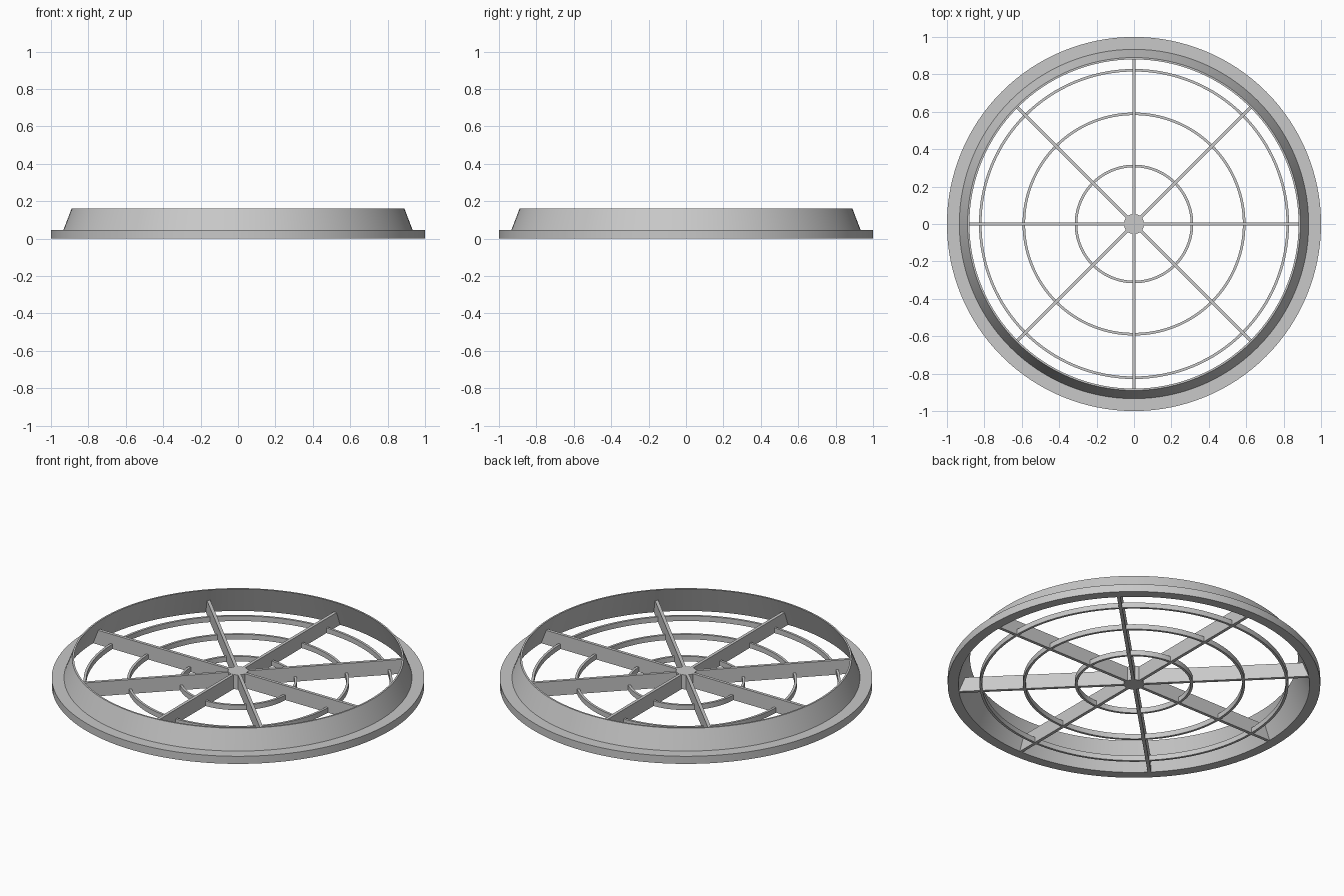
import bpy, bmesh, math
from mathutils import Matrix

if "Cube" in bpy.data.objects:
    bpy.data.objects.remove(bpy.data.objects["Cube"])

grey = bpy.data.materials.new("light_grey")
grey.diffuse_color = (0.58, 0.58, 0.58, 1)
grey.use_nodes = True
grey.node_tree.nodes["Principled BSDF"].inputs["Base Color"].default_value = grey.diffuse_color


def finish(name, bm, smooth=True):
    bmesh.ops.recalc_face_normals(bm, faces=bm.faces[:])
    me = bpy.data.meshes.new(name)
    bm.to_mesh(me)
    bm.free()
    me.materials.append(grey)
    ob = bpy.data.objects.new(name, me)
    bpy.context.collection.objects.link(ob)
    if smooth:
        bpy.ops.object.select_all(action='DESELECT')
        ob.select_set(True)
        bpy.context.view_layer.objects.active = ob
        bpy.ops.object.shade_smooth_by_angle(angle=math.radians(30))
    return ob


def lathe(name, profile, n=128):
    """Revolve a closed (radius, z) profile around z."""
    bm = bmesh.new()
    rings = []
    for i in range(n):
        a = 2 * math.pi * i / n
        rings.append([bm.verts.new((r * math.cos(a), r * math.sin(a), z)) for r, z in profile])
    m = len(profile)
    for i in range(n):
        p, q = rings[i], rings[(i + 1) % n]
        for j in range(m):
            k = (j + 1) % m
            bm.faces.new((p[j], q[j], q[k], p[k]))
    return finish(name, bm)


# Outer rim: flat flange with a thin conical wall
lathe("outer_rim", [(0.943, 0), (1.0, 0), (1.0, 0.045), (0.934, 0.045),
                    (0.89, 0.16), (0.88, 0.16)])

# Concentric grille rings
for name, r in (("inner_ring", 0.31), ("middle_ring", 0.589), ("outer_ring", 0.822)):
    lathe(name, [(r - 0.007, 0), (r + 0.007, 0), (r + 0.007, 0.03), (r - 0.007, 0.03)])

# Four full-width bars make eight spokes, ends sloped to meet the wall
W, H = 0.009, 0.085
for i in range(4):
    bm = bmesh.new()
    side = [(-0.944, 0), (0.944, 0), (0.911, H), (-0.911, H)]
    face = bm.faces.new([bm.verts.new((x, -W, z)) for x, z in side])
    ext = bmesh.ops.extrude_face_region(bm, geom=[face])
    moved = [v for v in ext["geom"] if isinstance(v, bmesh.types.BMVert)]
    bmesh.ops.translate(bm, verts=moved, vec=(0, 2 * W, 0))
    bmesh.ops.rotate(bm, verts=bm.verts[:], cent=(0, 0, 0),
                     matrix=Matrix.Rotation(i * math.pi / 4, 3, 'Z'))
    finish("spoke_bar_%d" % (i + 1), bm, smooth=False)

# Central hub
bm = bmesh.new()
bmesh.ops.create_cone(bm, cap_ends=True, segments=32, radius1=0.054, radius2=0.054,
                      depth=H + 0.001, matrix=Matrix.Translation((0, 0, (H + 0.001) / 2)))
finish("hub", bm)
